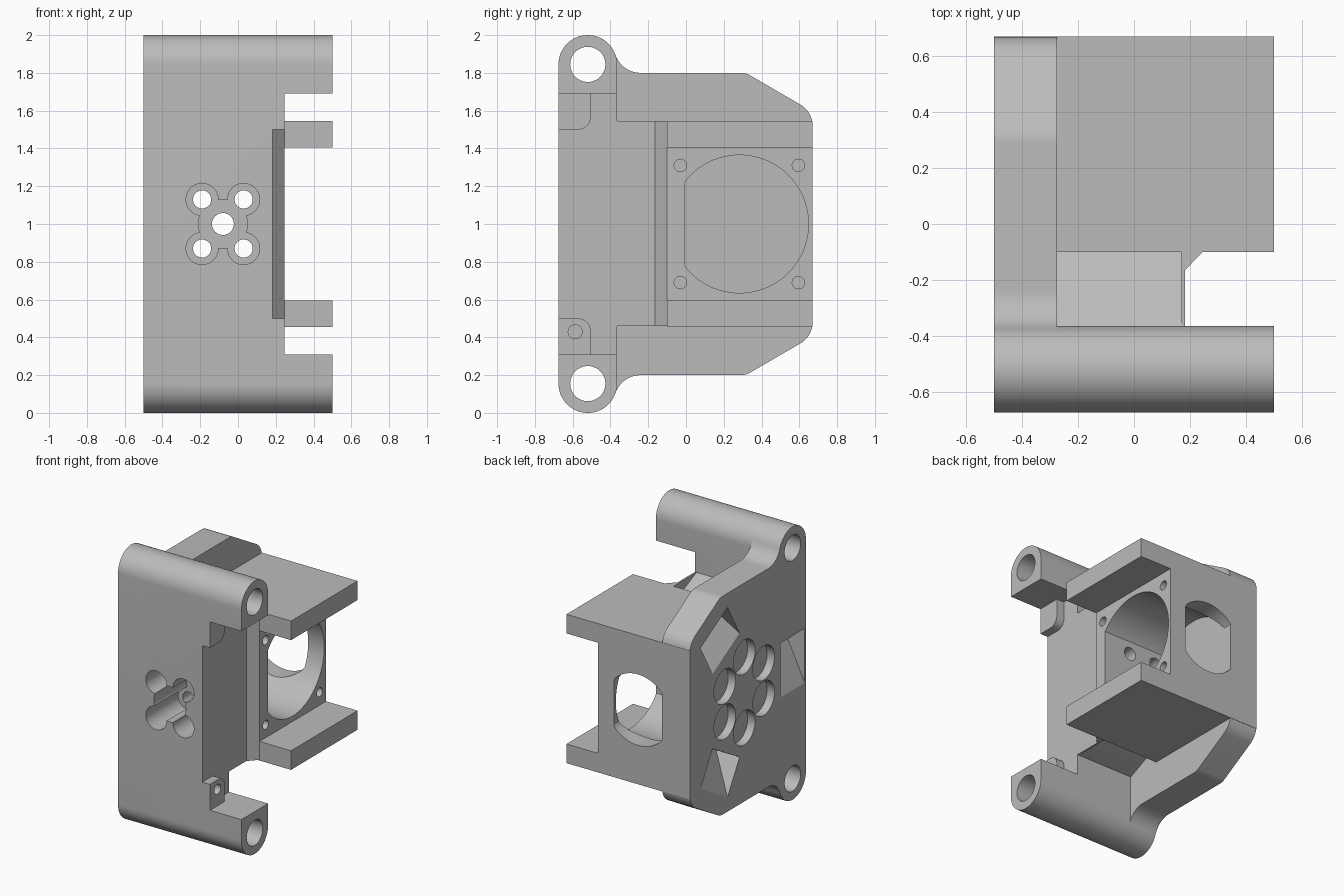
import bpy, bmesh
from math import sin, cos, radians
from mathutils import Matrix

if "Cube" in bpy.data.objects:
    bpy.data.objects.remove(bpy.data.objects["Cube"], do_unlink=True)

grey = bpy.data.materials.new("plain grey")
grey.use_nodes = True
COLOUR = (0.5, 0.5, 0.5, 1)
grey.diffuse_color = COLOUR
grey.node_tree.nodes["Principled BSDF"].inputs["Base Color"].default_value = COLOUR


def arc(cx, cy, r, start, end, n=16):
    angles = [radians(start + (end - start) * i / n) for i in range(n + 1)]
    return [(cx + r * cos(a), cy + r * sin(a)) for a in angles]


def circle(cx, cy, r, n=48):
    return arc(cx, cy, r, 0, 360, n)[:-1]


def rect(a0, a1, b0, b1):
    return [(a0, b0), (a1, b0), (a1, b1), (a0, b1)]


def flip(points):
    """Mirror a profile about the middle height."""
    return [(a, 2 - b) for a, b in reversed(points)]


def prism(name, points, axis, lo, hi):
    """Extrude a closed profile along an axis (profile uses the other two axes in order)."""
    place = {"x": lambda a, b, t: (t, a, b),
             "y": lambda a, b, t: (a, t, b),
             "z": lambda a, b, t: (a, b, t)}[axis]
    bm = bmesh.new()
    base = bm.faces.new([bm.verts.new(place(a, b, lo)) for a, b in points])
    top = bmesh.ops.extrude_face_region(bm, geom=[base])["geom"]
    shift = place(0, 0, hi - lo)
    bmesh.ops.translate(bm, vec=shift, verts=[v for v in top if isinstance(v, bmesh.types.BMVert)])
    bmesh.ops.recalc_face_normals(bm, faces=bm.faces)
    mesh = bpy.data.meshes.new(name)
    bm.to_mesh(mesh)
    bm.free()
    mesh.materials.append(grey)
    obj = bpy.data.objects.new(name, mesh)
    bpy.context.collection.objects.link(obj)
    return obj


def activate(obj):
    bpy.ops.object.select_all(action="DESELECT")
    obj.select_set(True)
    bpy.context.view_layer.objects.active = obj


def cut(obj, cutters):
    activate(obj)
    for cutter in cutters:
        mod = obj.modifiers.new("cut", "BOOLEAN")
        mod.operation = "DIFFERENCE"
        mod.solver = "EXACT"
        mod.object = cutter
        bpy.ops.object.modifier_apply(modifier=mod.name)


HINGE_Y, HINGE_Z, HINGE_R = -0.52, 1.845, 0.155
BACK = HINGE_Y + HINGE_R          # rear face of the front block
PLATE_X = -0.275                  # inner face of the side plate
WALL_X = 0.245                    # outer face of the fan wall

# Side plate with hinge lobes, concave fillets and sloped rear corners
upper = (arc(HINGE_Y, HINGE_Z, HINGE_R, 180, 18.9, 24)
         + arc(-0.24, 1.941, 0.141, 198.9, 270, 10)
         + arc(0.29, 1.7, 0.1, 90, 61, 4)
         + arc(0.54, 1.52, 0.13, 61, 11, 8) + [(0.67, 1.545)])
plate = prism("side_plate", upper + flip(upper), "x", -0.5, PLATE_X)

# Front block and the two hinge ends that stick out of it
dome = arc(HINGE_Y, HINGE_Z, HINGE_R, 180, 0, 32)
block = prism("front_block", dome + flip(dome), "x", PLATE_X, WALL_X)
end = dome + [(BACK, 1.69), (HINGE_Y - HINGE_R, 1.69)]
upper_end = prism("upper_hinge_end", end, "x", WALL_X, 0.5)
lower_end = prism("lower_hinge_end", flip(end), "x", WALL_X, 0.5)

# Neck joining the block to the fan box
neck = prism("neck", [(PLATE_X, BACK), (0.183, BACK), (0.183, -0.165),
                      (WALL_X, -0.1), (PLATE_X, -0.1)], "z", 0.46, 1.545)

# Fan box with top and bottom flanges
half = [(PLATE_X, 1.545), (0.5, 1.545), (0.5, 1.405), (WALL_X, 1.405)]
box = prism("fan_box", half + flip(half), "y", -0.1, 0.67)

# Hinge bores
bores = [prism("bore", circle(HINGE_Y, z, 0.093), "x", -0.6, 0.6)
         for z in (HINGE_Z, 2 - HINGE_Z)]

# Sunken side of the block, leaving two rounded tabs
side = [(-0.8, 1.5)] + arc(-0.57, 1.565, 0.065, 270, 360, 8) + [(-0.505, 1.69), (-0.3, 1.69)]
sunken = prism("sunken", side + flip(side), "x", 0.183, 0.3)
tab_hole = prism("tab_hole", circle(-0.587, 0.43, 0.037, 24), "x", 0.1, 0.3)

# Front screw holes with deep counterbores
screws = [(-0.08, 1.0, 0.058, 0.13)] + [
    (-0.08 + sx * 0.11, 1 + sz * 0.13, 0.048, 0.085) for sx in (-1, 1) for sz in (-1, 1)]
front_cuts = []
for x, z, r, wide in screws:
    front_cuts.append(prism("hole", circle(x, z, r, 32), "y", -0.8, 0.1))
    front_cuts.append(prism("counterbore", circle(x, z, wide), "y", -0.8, -0.3))

# Sloping recesses on top and bottom of the neck
slope = [(-0.365, 1.545), (-0.09, 1.42), (-0.09, 1.7), (-0.365, 1.7)]
recesses = [prism("recess", s, "x", -0.4, 0.17) for s in (slope, flip(slope))]

# Round fan chamber with a flat front, rear window and fan screw holes
chamber = [(max(y, -0.005), z) for y, z in circle(0.283, 1, 0.365, 96)]
window = [(min(max(x, -0.3), 0.115), z) for x, z in circle(-0.08, 1, 0.26, 64)]
fan_cuts = [prism("chamber", chamber, "x", -0.4, 0.4),
            prism("window", window, "y", 0.3, 0.8)]
fan_cuts += [prism("fan_screw", circle(y, z, 0.033, 24), "x", 0.08, 0.4)
             for y in (-0.03, 0.595) for z in (0.69, 1.31)]

# Ring of six blind holes in the side plate
plate_cuts = [prism("blind_hole", circle(0.04 + 0.26 * cos(a), 1 + 0.26 * sin(a), 0.125),
                    "x", -0.6, -0.44) for a in (radians(30 + 60 * i) for i in range(6))]

# Three wedge pockets around the ring
for angle, turn, h, w in ((60, -30, 0.14, 0.18), (180, 0, 0.2, 0.14), (300, 30, 0.14, 0.18)):
    wedge = prism("pocket", [(-0.55, -h), (-0.501, -h), (-0.31, h), (-0.55, h)], "y", -w, w)
    a = radians(angle)
    wedge.data.transform(Matrix.Translation((0, 0.04 + 0.56 * cos(a), 1 + 0.56 * sin(a)))
                         @ Matrix.Rotation(radians(turn), 4, "X"))
    plate_cuts.append(wedge)

cut(plate, bores + plate_cuts)
cut(block, bores + [sunken, tab_hole] + front_cuts)
cut(upper_end, bores[:1])
cut(lower_end, bores[1:])
cut(neck, recesses + front_cuts)
cut(box, fan_cuts + front_cuts)

for helper in bores + [sunken, tab_hole] + front_cuts + recesses + fan_cuts + plate_cuts:
    bpy.data.objects.remove(helper, do_unlink=True)

for part in (plate, block, upper_end, lower_end, neck, box):
    activate(part)
    bpy.ops.object.shade_smooth_by_angle(angle=radians(25))
